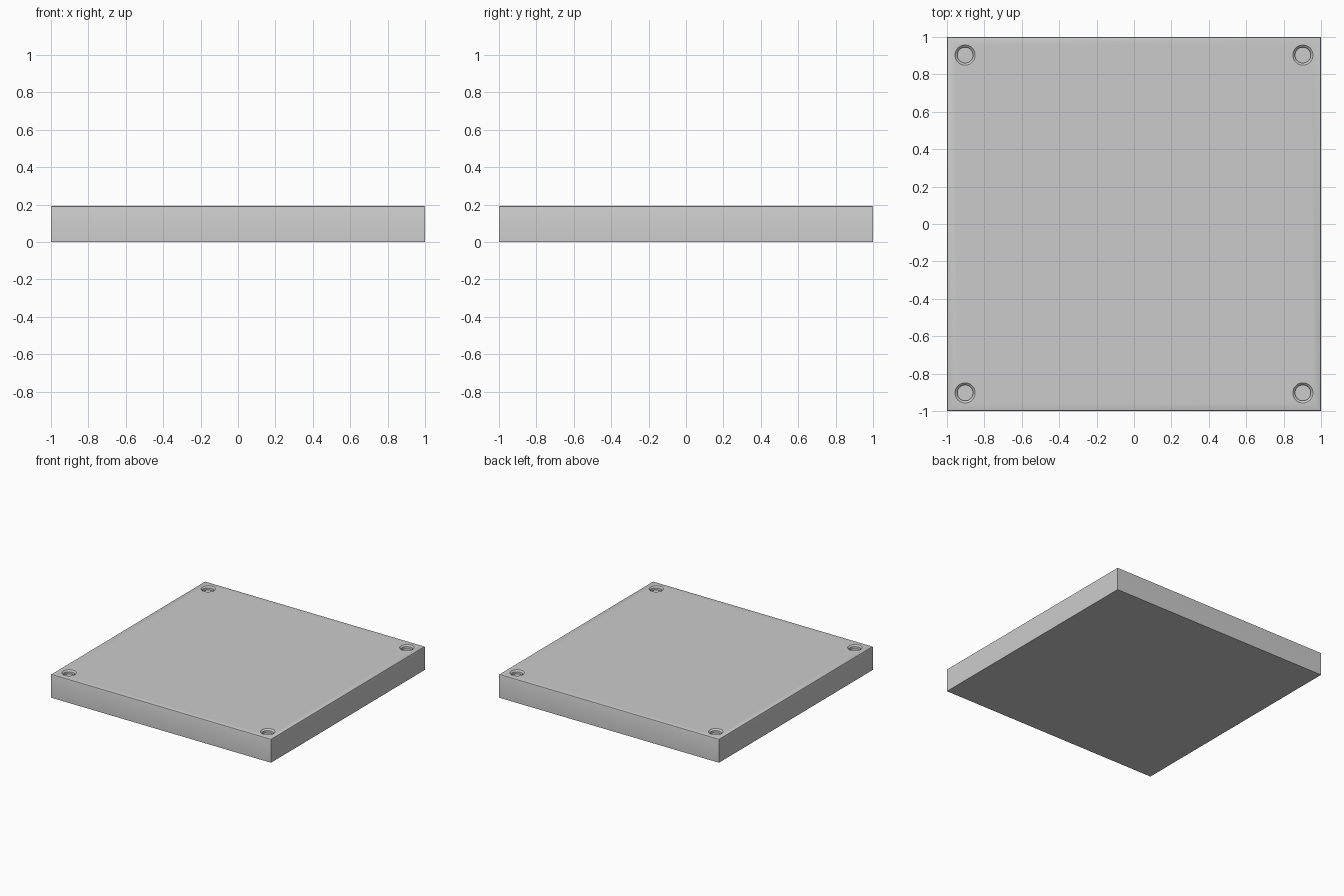
import bpy, bmesh
from mathutils import Matrix

if "Cube" in bpy.data.objects:
    bpy.data.objects.remove(bpy.data.objects["Cube"])

HEIGHT = 0.193
HOLE = 0.903          # distance of each corner socket from the centre lines

# Square slab with slightly softened top edges
bm = bmesh.new()
bmesh.ops.create_cube(bm, size=1.0)
bmesh.ops.scale(bm, vec=(2.0, 2.0, HEIGHT), verts=bm.verts)
bmesh.ops.translate(bm, vec=(0, 0, HEIGHT / 2), verts=bm.verts)
top_edges = [e for e in bm.edges if all(v.co.z > HEIGHT * 0.9 for v in e.verts)]
bmesh.ops.bevel(bm, geom=top_edges, offset=0.008, segments=2, profile=0.5, affect='EDGES')
mesh = bpy.data.meshes.new("base_plate")
bm.to_mesh(mesh)
bm.free()
plate = bpy.data.objects.new("base_plate", mesh)
bpy.context.collection.objects.link(plate)


# Chamfered plug used to sink the four shallow corner sockets
def add_plug(bm, x, y):
    profile = [(0.042, HEIGHT - 0.03), (0.042, HEIGHT - 0.011),
               (0.054, HEIGHT), (0.054, HEIGHT + 0.05)]
    rings = []
    for r, z in profile:
        ring = bmesh.ops.create_circle(bm, segments=32, radius=r,
                                       matrix=Matrix.Translation((x, y, z)))
        rings.append(ring["verts"])
    for a, b in zip(rings, rings[1:]):
        for i in range(32):
            j = (i + 1) % 32
            bm.faces.new((a[i], a[j], b[j], b[i]))
    bm.faces.new(rings[0])
    bm.faces.new(rings[-1])


bm = bmesh.new()
for sx in (-1, 1):
    for sy in (-1, 1):
        add_plug(bm, sx * HOLE, sy * HOLE)
bmesh.ops.recalc_face_normals(bm, faces=bm.faces)
mesh = bpy.data.meshes.new("socket_cutter")
bm.to_mesh(mesh)
bm.free()
cutter = bpy.data.objects.new("socket_cutter", mesh)
bpy.context.collection.objects.link(cutter)
cutter.hide_render = True

# Cut the sockets, then drop the cutter
cut = plate.modifiers.new("sockets", 'BOOLEAN')
cut.operation = 'DIFFERENCE'
cut.solver = 'EXACT'
cut.object = cutter
bpy.context.view_layer.objects.active = plate
plate.select_set(True)
bpy.ops.object.modifier_apply(modifier=cut.name)
bpy.data.objects.remove(cutter)
bpy.ops.object.shade_smooth_by_angle(angle=0.5)
